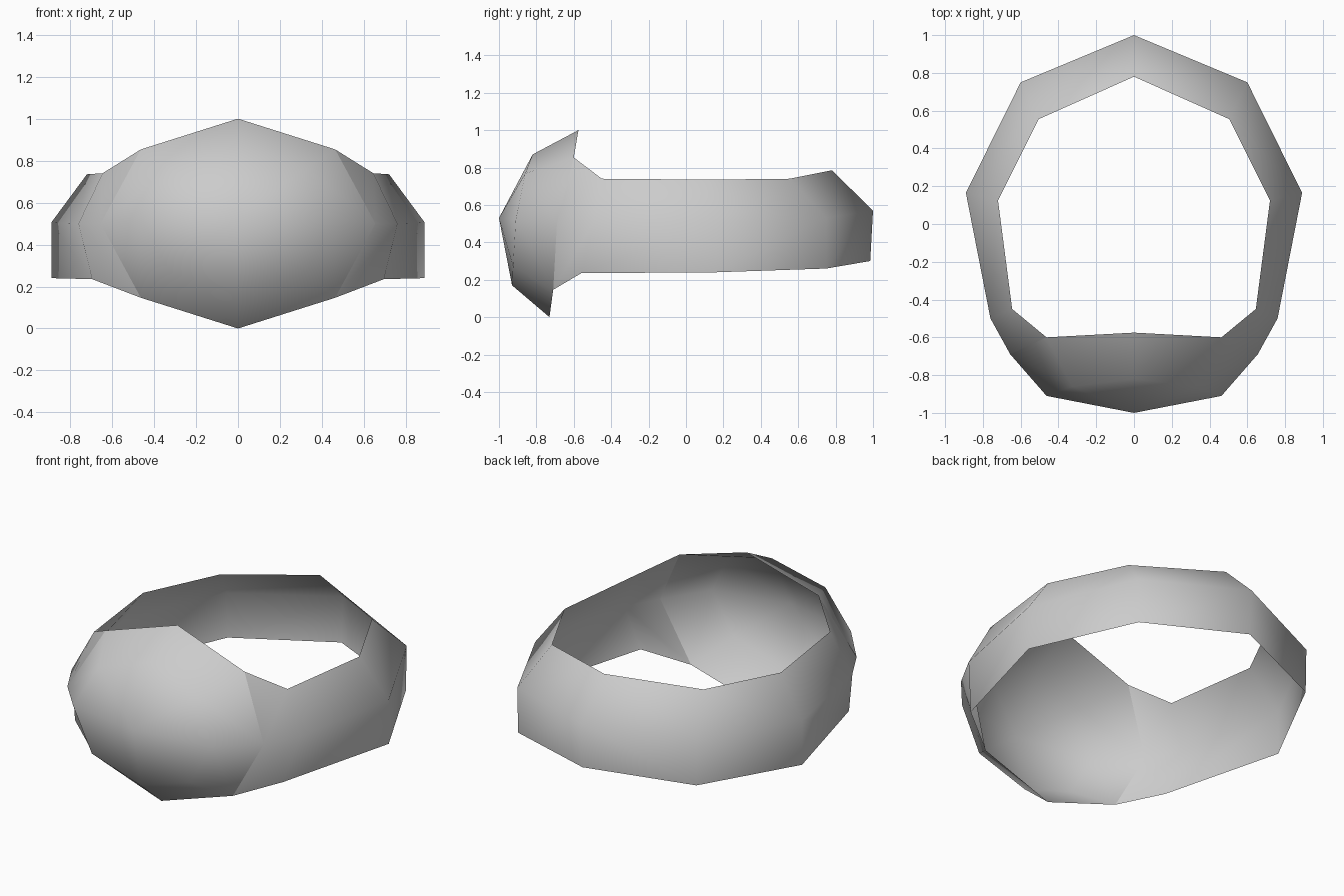
import bpy
import bmesh
from math import sin, cos, pi

if "Cube" in bpy.data.objects:
    bpy.data.objects.remove(bpy.data.objects["Cube"], do_unlink=True)

grey = bpy.data.materials.new("plain grey")
grey.use_nodes = True
colour = (0.6, 0.6, 0.6, 1)
grey.diffuse_color = colour
for node in grey.node_tree.nodes:
    if node.type == 'BSDF_PRINCIPLED':
        node.inputs["Base Color"].default_value = colour


def mirrored_sheet(name, columns):
    """Skin neighbouring columns of points, weld, and mirror across x."""
    bm = bmesh.new()
    grid = [[bm.verts.new(p) for p in column] for column in columns]
    for a, b in zip(grid, grid[1:]):
        for j in range(len(a) - 1):
            bm.faces.new((a[j], b[j], b[j + 1], a[j + 1]))
    bmesh.ops.remove_doubles(bm, verts=bm.verts, dist=0.0005)
    mesh = bpy.data.meshes.new(name)
    bm.to_mesh(mesh)
    bm.free()
    mesh.shade_smooth()
    mesh.materials.append(grey)
    obj = bpy.data.objects.new(name, mesh)
    bpy.context.collection.objects.link(obj)
    mirror = obj.modifiers.new("Mirror", 'MIRROR')
    mirror.use_axis[0] = True
    mirror.use_mirror_merge = True
    mirror.merge_threshold = 0.001
    return obj


# Domed eye patch: eight spokes, an inner ring and a tilted rim
ring_y = [-0.82, -0.86, -0.91, -0.925, -0.93]
rim_y = [-0.575, -0.60, -0.69, -0.71, -0.73]
spokes = []
for i, (inner, outer) in enumerate(zip(ring_y, rim_y)):
    sx, cz = sin(i * pi / 4), cos(i * pi / 4)
    if i in (0, 4):
        sx = 0.0
    spokes.append([
        (0, -1.0, 0.53),
        (0.463 * sx, inner, 0.52 + 0.35 * cz),
        (0.655 * sx, outer, 0.50 + 0.50 * cz),
    ])
mirrored_sheet("eye_patch", spokes)

# Head strap: bottom, middle and top points, from the patch rim to the back
rim = [spokes[i][2] for i in (3, 2, 1)]
strap = [
    rim,
    [(0.695, -0.56, 0.235), (0.76, -0.50, 0.50), (0.645, -0.45, 0.74)],
    [(0.89, 0.165, 0.24), (0.89, 0.165, 0.505), (0.72, 0.125, 0.735)],
    [(0.595, 0.75, 0.26), (0.60, 0.75, 0.53), (0.505, 0.555, 0.74)],
    [(0, 0.985, 0.30), (0, 1.0, 0.57), (0, 0.78, 0.785)],
]
mirrored_sheet("head_strap", strap)
